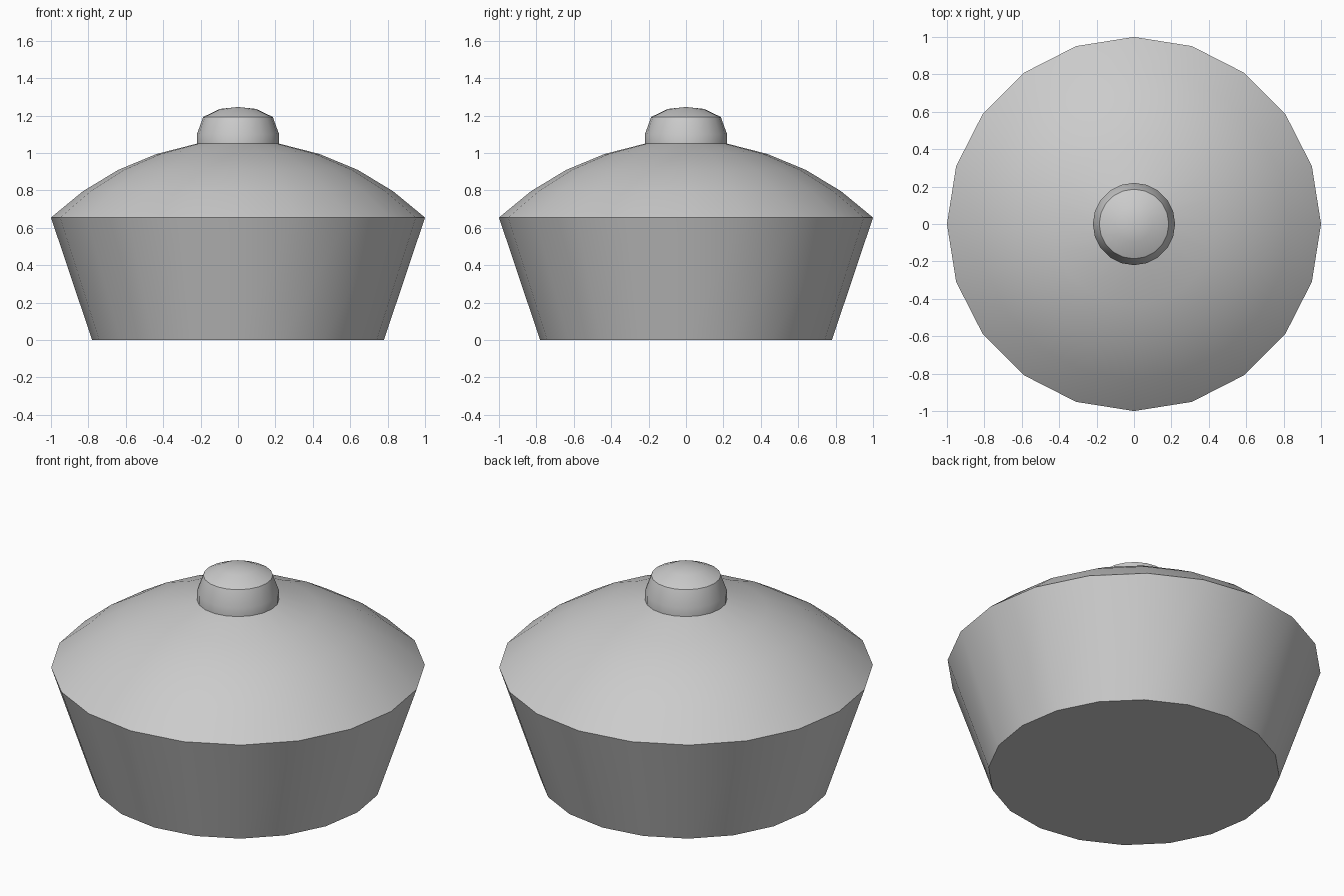
import bpy, bmesh, math

if "Cube" in bpy.data.objects:
    bpy.data.objects.remove(bpy.data.objects["Cube"])

SIDES = 20


def lathe(name, profile):
    """Revolve (radius, z) points about z; radius 0 closes to a centre point."""
    bm = bmesh.new()
    rings = []
    for r, z in profile:
        n = 1 if r == 0 else SIDES
        rings.append([bm.verts.new((r * math.cos(math.tau * i / SIDES),
                                    r * math.sin(math.tau * i / SIDES), z))
                      for i in range(n)])
    for low, high in zip(rings, rings[1:]):
        for i in range(SIDES):
            j = (i + 1) % SIDES
            quad = [low[i % len(low)], low[j % len(low)],
                    high[j % len(high)], high[i % len(high)]]
            bm.faces.new(list(dict.fromkeys(quad)))
    mesh = bpy.data.meshes.new(name)
    bm.to_mesh(mesh)
    bm.free()
    obj = bpy.data.objects.new(name, mesh)
    bpy.context.collection.objects.link(obj)
    bpy.ops.object.select_all(action='DESELECT')
    obj.select_set(True)
    bpy.context.view_layer.objects.active = obj
    bpy.ops.object.shade_smooth_by_angle(angle=math.radians(30))
    return obj


# Tapered bowl with a flat base
lathe("bowl", [(0, 0), (0.78, 0), (1.0, 0.655)])

# Domed lid, open under the knob
lathe("lid", [(1.0, 0.655), (0.83, 0.795), (0.64, 0.91),
              (0.435, 0.995), (0.22, 1.05)])

# Knob with a shallow cap
lathe("knob", [(0.22, 1.05), (0.22, 1.10), (0.186, 1.193),
               (0.096, 1.236), (0, 1.246)])
